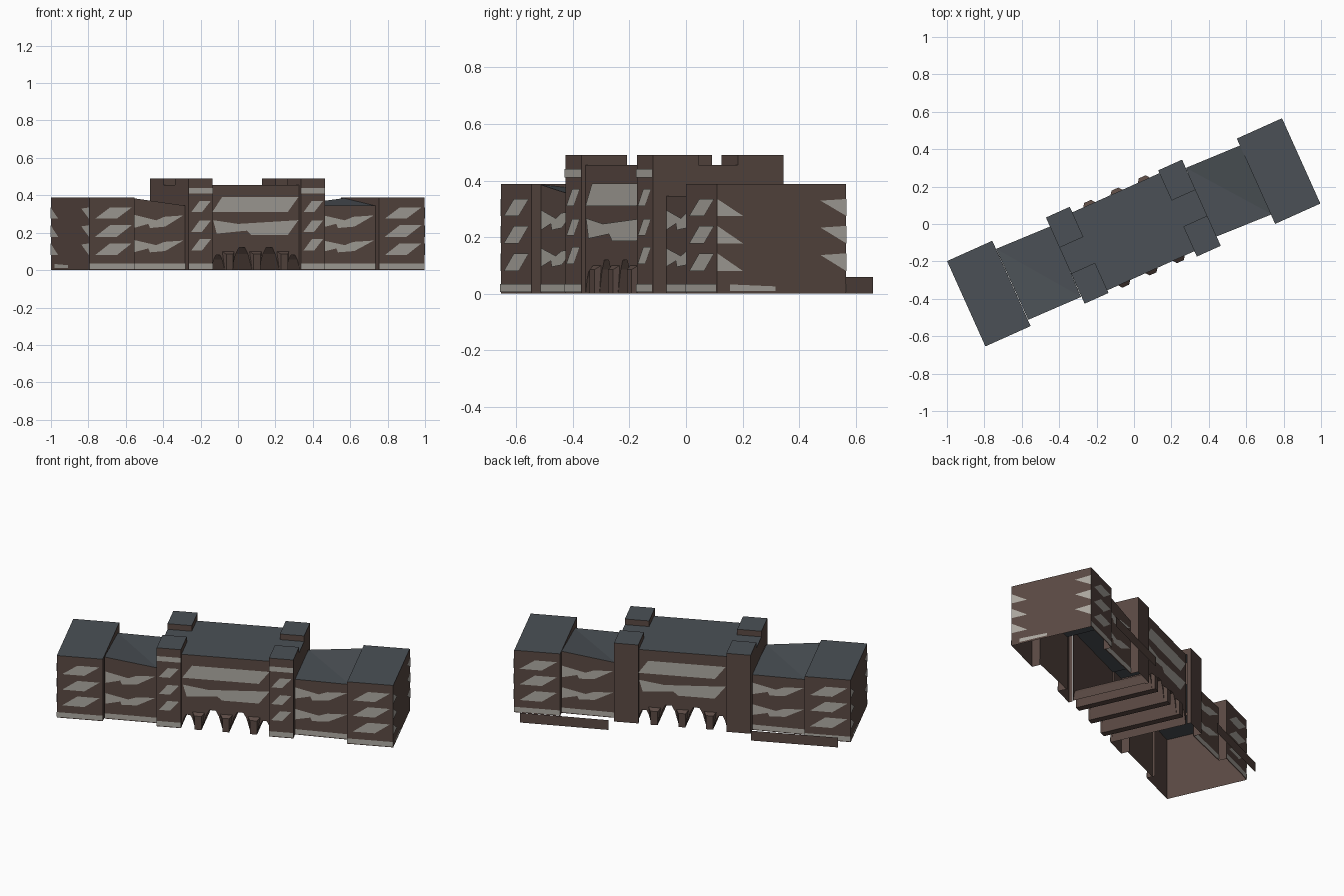
import bpy, math
from mathutils import Vector

if "Cube" in bpy.data.objects:
    bpy.data.objects.remove(bpy.data.objects["Cube"])

ANG = math.radians(24.2)
U = Vector((math.cos(ANG), math.sin(ANG), 0))     # along the building
V = Vector((-math.sin(ANG), math.cos(ANG), 0))    # across it, to the back
Z = Vector((0, 0, 1))


def material(name, col):
    m = bpy.data.materials.new(name)
    m.diffuse_color = (*col, 1)
    m.use_nodes = True
    m.node_tree.nodes["Principled BSDF"].inputs["Base Color"].default_value = m.diffuse_color
    return m


BROWN = material("brown_wall", (0.102, 0.067, 0.056))
ROOF = material("slate_roof", (0.070, 0.081, 0.092))
PALE = material("pale_window", (0.42, 0.40, 0.36))


def build(name, faces):
    """faces: list of (points, slot); slots are wall, roof, window"""
    verts, polys = [], []
    for pts, _ in faces:
        polys.append(range(len(verts), len(verts) + len(pts)))
        verts += [tuple(p) for p in pts]
    me = bpy.data.meshes.new(name)
    me.from_pydata(verts, [], [list(p) for p in polys])
    for m in (BROWN, ROOF, PALE):
        me.materials.append(m)
    for poly, (_, slot) in zip(me.polygons, faces):
        poly.material_index = slot
    ob = bpy.data.objects.new(name, me)
    bpy.context.collection.objects.link(ob)


def wall(p, q, z0, z1, z2=None):
    """Upright quad, p to q is left to right seen from outside"""
    z2 = z1 if z2 is None else z2
    return ([p + Z * z0, q + Z * z0, q + Z * z2, p + Z * z1], 0)


def panes(p, q, shape, rows):
    """Window plates on wall p-q; shape in fractions of wall width and row height"""
    d = q - p
    n = Vector((d.y, -d.x, 0)).normalized() * 0.003
    return [([p + d * a + n + Z * (lo + (hi - lo) * b) for a, b in shape], 2)
            for lo, hi in rows]


def at(c, u, v):
    return Vector((c[0], c[1], 0)) + U * u + V * v


def side(c, u, hv, h, hole=None):
    """End wall at local u, optionally with an opening (half width, height)"""
    s = 1 if u > 0 else -1
    spans = [(-hv, hv, 0, h)]
    if hole:
        w, t = hole
        spans = [(-hv, -w, 0, h), (w, hv, 0, h), (-w, w, t, h)]
    return [wall(at(c, u, a * s), at(c, u, b * s), z0, z1) for a, b, z0, z1 in spans if z1 > z0]


SLANT = [(0.12, 0), (0.6, 0), (0.93, 1), (0.45, 1)]
ZIGZAG = [(0.02, 0.0), (0.3, 0.3), (0.33, 0), (0.62, 0.1), (0.96, 0.9),
          (0.6, 0.8), (0.45, 0.55), (0.02, 0.95)]
BAND = [(0, 0), (1, 0), (1, 1), (0, 1)]
TIP_L = [(0, 0), (0.2, 0), (0, 1)]
TIP_R = [(1, 0), (1, 1), (0.8, 0.9)]
BASE = [(0.006, 0.035)]
ROWS3 = [(0.275, 0.335), (0.178, 0.24), (0.08, 0.143)]

# End blocks: open-bottomed shells with windows on three sides
LEFT, RIGHT = (-0.776, -0.372), (0.773, 0.283)
HU, HV, H = 0.1325, 0.25, 0.387
for name, c, s in (("left", LEFT, -1), ("right", RIGHT, 1)):
    fl, fr, br, bl = (at(c, a * HU, b * HV) for a, b in ((-1, -1), (1, -1), (1, 1), (-1, 1)))
    f = [wall(fl, fr, 0, H), wall(br, bl, 0, H)]
    f.append(([p + Z * H for p in (fl, fr, br, bl)], 1))
    f += side(c, s * HU, HV, H) + side(c, -s * HU, HV, H, (0.2, 0.345))
    build(name + "_end_block", f)
    w = []
    for p, q in ((fl, fr), (br, bl)):
        w += panes(p, q, SLANT, ROWS3) + panes(p, q, BAND, BASE)
    p, q = (fr, br) if s > 0 else (bl, fl)
    w += panes(p, q, TIP_L, ROWS3) + panes(p, q, TIP_R, ROWS3)
    w += panes(p, q, [(0.1, 0), (0.45, 0), (0.45, 0.7), (0.1, 1)], [(0.01, 0.033)])
    build(name + "_end_block_windows", w)

# Wings: low links whose roof rises at one outer corner
ROWS2 = [(0.225, 0.30), (0.095, 0.165)]
LOW = 0.345


def wing(name, fl, fr, br, bl, heights):
    fl, fr, br, bl = (Vector((*p, 0)) for p in (fl, fr, br, bl))
    a, b, c, d = heights
    t = [p + Z * h for p, h in zip((fl, fr, br, bl), heights)]
    f = [wall(fl, fr, 0, a, b), wall(br, bl, 0, c, d),
         ([t[0], t[1], t[3]], 1), ([t[1], t[2], t[3]], 1)]
    build(name, f)
    w = []
    for p, q in ((fl, fr), (br, bl)):
        w += panes(p, q, ZIGZAG, ROWS2) + panes(p, q, BAND, BASE)
    build(name + "_windows", w)


wing("left_wing", (-0.565, -0.512), (-0.283, -0.390), (-0.445, -0.012), (-0.737, -0.133),
     (0.385, LOW, LOW, LOW))
wing("right_wing", (0.433, -0.070), (0.737, 0.052), (0.568, 0.420), (0.278, 0.300),
     (LOW, LOW, 0.385, LOW))

# Towers: tall front and back parts with a notch between
TU, TV, TH, NV, NH = 0.07, 0.2525, 0.49, 0.076, 0.455
for name, c, s in (("left", (-0.3035, -0.167), -1), ("right", (0.2965, 0.085), 1)):
    f = [wall(at(c, -TU, -TV), at(c, TU, -TV), 0, TH), wall(at(c, TU, TV), at(c, -TU, TV), 0, TH),
         wall(at(c, TU, -NV), at(c, -TU, -NV), NH, TH), wall(at(c, -TU, NV), at(c, TU, NV), NH, TH)]
    for a, b, z in ((-TV, -NV, TH), (-NV, NV, NH), (NV, TV, TH)):
        f.append(([at(c, -TU, a) + Z * z, at(c, TU, a) + Z * z,
                   at(c, TU, b) + Z * z, at(c, -TU, b) + Z * z], 1))
    for u, hole in ((s * TU, (0.2, LOW)), (-s * TU, (0.228, NH))):
        f += side(c, u, TV, NH, hole)
        k = 1 if u > 0 else -1
        for a, b in ((-TV, -NV), (NV, TV)):
            f.append(wall(at(c, u, a if k > 0 else b), at(c, u, b if k > 0 else a), NH, TH))
    build(name + "_tower", f)
    p, q = at(c, -TU, -TV), at(c, TU, -TV)
    build(name + "_tower_windows",
          panes(p, q, BAND, [(0.41, 0.44)] + BASE) +
          panes(p, q, [(0.1, 0), (0.55, 0), (0.92, 1), (0.45, 1)],
                [(0.31, 0.37), (0.205, 0.265), (0.105, 0.165)]))

# Central hall on arches that run right through it
C, LU, LV, HH = (0.0, -0.04), 0.26, 0.2285, 0.455
PIERS = (-0.16, 0, 0.16)
edges = [-LU] + [p + d for p in PIERS for d in (-0.02, 0.02)] + [LU]
curve = []
for a, b in zip(edges[::2], edges[1::2]):
    top = 0.12 if b - a > 0.1 else 0.08
    curve += [(a + (b - a) * t, top * k) for t, k in
              ((0, 0), (0.2, 0.72), (0.35, 1), (0.65, 1), (0.8, 0.72), (1, 0))]
outline = curve + [(LU, HH), (-LU, HH)]
front = [at(C, u, -LV) + Z * z for u, z in outline]
back = [at(C, u, LV) + Z * z for u, z in outline]
f = [(front, 0), (back[::-1], 0), ([front[-1], front[-2], back[-2], back[-1]], 1)]
for i in range(len(curve) - 1):
    f.append(([front[i], back[i], back[i + 1], front[i + 1]], 0))
build("central_hall", f)
w = []
for p, q in ((at(C, -LU, -LV), at(C, LU, -LV)), (at(C, LU, LV), at(C, -LU, LV))):
    w += panes(p, q, [(0.01, 0), (0.86, 0), (0.98, 1), (0.12, 1)], [(0.31, 0.39)])
    w += panes(p, q, [(0.06, 0.1), (0.4, 0.3), (0.45, 0), (0.86, 0), (0.98, 1), (0.3, 0.75),
                      (0.02, 1)], [(0.187, 0.267)])
build("central_hall_windows", w)

# Pier feet projecting from both facades
for i, u in enumerate(PIERS):
    for s, tag in ((-1, "front"), (1, "back")):
        a = [at(C, u + d, s * LV) + Z * z for d, z in ((-0.02, 0), (0.02, 0), (0.035, 0.1), (-0.035, 0.1))]
        b = [at(C, u + d, s * (LV + 0.02)) + Z * z for d, z in
             ((-0.02, 0), (0.02, 0), (0.02, 0.085), (-0.02, 0.085))]
        f = [(b if s < 0 else b[::-1], 0)]
        for j in range(4):
            k = (j + 1) % 4
            quad = [b[j], a[j], a[k], b[k]]
            f.append((quad if s < 0 else quad[::-1], 0))
        build(f"{tag}_pier_{i + 1}", f)

# Low thin walls standing behind the building
for name, p, q in (("left", (-0.98, -0.098), (-0.524, 0.108)), ("right", (0.219, 0.455), (0.685, 0.66))):
    p, q = Vector((*p, 0)), Vector((*q, 0))
    t = V * 0.002
    build(name + "_garden_wall", [wall(q, p, 0, 0.06), wall(p - t, q - t, 0, 0.06)])
